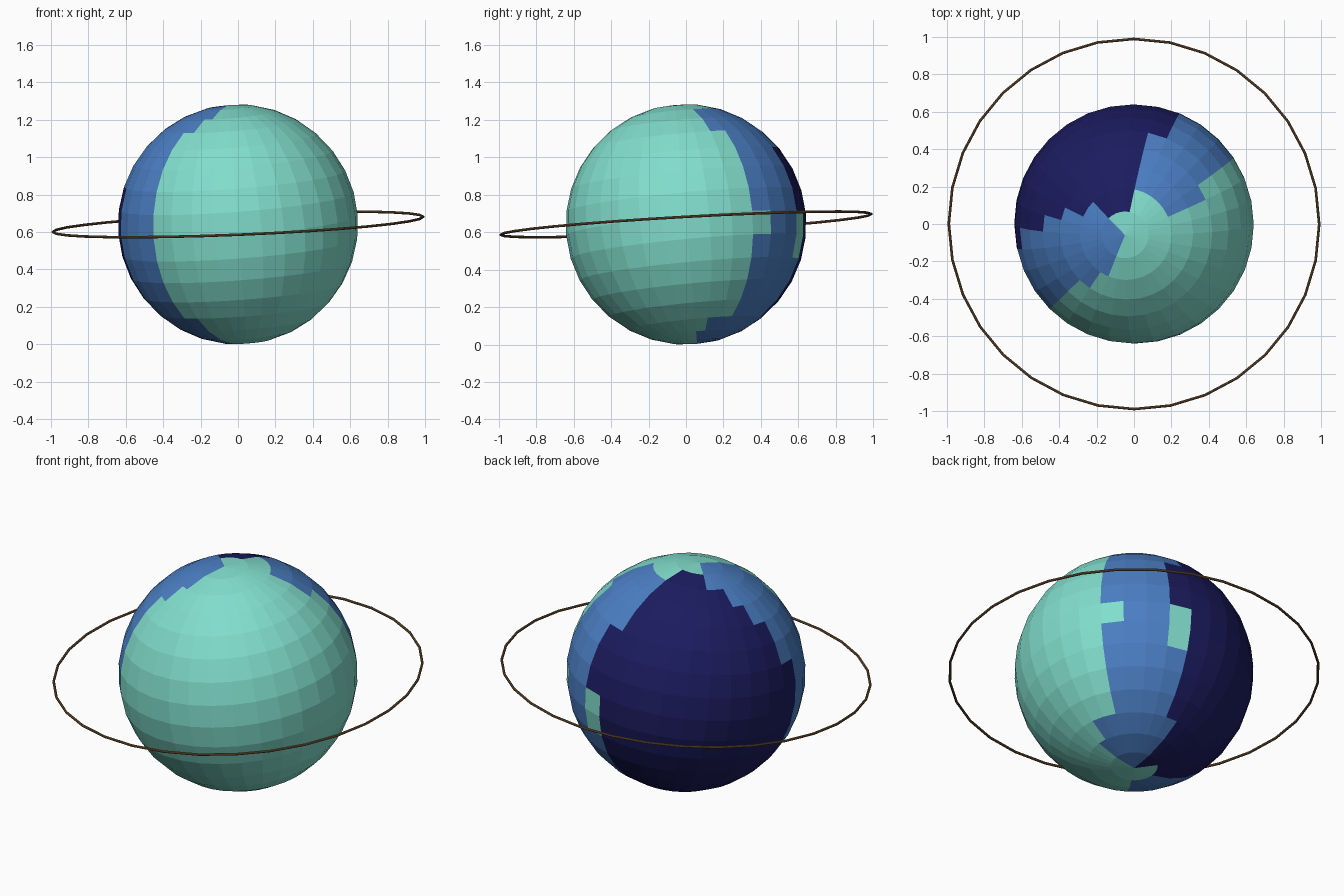
import bpy, bmesh, math
from mathutils import Vector

if "Cube" in bpy.data.objects:
    bpy.data.objects.remove(bpy.data.objects["Cube"])

SEG, RINGS, R, CZ = 32, 16, 0.642, 0.641


def material(name, rgb):
    m = bpy.data.materials.new(name)
    m.diffuse_color = (*rgb, 1)
    m.use_nodes = True
    m.node_tree.nodes["Principled BSDF"].inputs["Base Color"].default_value = m.diffuse_color
    return m


def add_object(name, bm, mats, axis):
    """Make an object at the globe centre with its local z tilted to axis."""
    mesh = bpy.data.meshes.new(name)
    bm.to_mesh(mesh)
    bm.free()
    for m in mats:
        mesh.materials.append(m)
    ob = bpy.data.objects.new(name, mesh)
    bpy.context.collection.objects.link(ob)
    ob.location = (0, 0, CZ)
    ob.rotation_mode = 'QUATERNION'
    ob.rotation_quaternion = Vector((0, 0, 1)).rotation_difference(Vector(axis).normalized())
    return ob


green = material("sea_green", (0.22, 0.73, 0.61))
blue = material("mid_blue", (0.07, 0.21, 0.55))
navy = material("navy", (0.011, 0.011, 0.115))
brown = material("brown", (0.20, 0.11, 0.045))

# colour borders per latitude row, counted in longitude segments:
# green | blue from a to b | navy from b to c | blue from c to d | green
A = [12, 7, 2, 2] + [3] * 9 + [1, 0, 0]
B = [12, 7, 7, 7, 7] + [6] * 5 + [7] * 3 + [8] * 3
C = [12, 12, 14, 15, 16, 16] + [17] * 6 + [16] * 3 + [12]
D = [22, 22, 21] + [20] * 9 + [21] * 3 + [12]
GREEN_ISLES = {(8, 3), (8, 6), (9, 6)}


def patch_colour(row, seg):
    if (row, seg) in GREEN_ISLES:
        return 0
    if B[row] <= seg < C[row]:
        return 2
    # one stray step of the lower islands' border stays blue
    if A[row] <= seg < D[row]:
        return 1
    return 0


# globe
bm = bmesh.new()
bmesh.ops.create_uvsphere(bm, u_segments=SEG, v_segments=RINGS, radius=R)
for f in bm.faces:
    # average vertex angle gives the row, face centre gives the longitude
    c = f.calc_center_median()
    colat = sum(math.acos(max(-1, min(1, v.co.z / R))) for v in f.verts) / len(f.verts)
    lon = math.atan2(c.y, c.x) % (2 * math.pi)
    row = min(RINGS - 1, int(colat / math.pi * RINGS))
    seg = int(lon / (2 * math.pi) * SEG) % SEG
    f.material_index = patch_colour(row, seg)
add_object("globe", bm, [green, blue, navy], (-0.075, -0.092, 0.993))

# thin orbit ring: small tube swept around the globe
bm = bmesh.new()
MAJOR, MINOR, TUBE = 0.991, 0.007, 8
loops = []
for i in range(SEG):
    a = 2 * math.pi * i / SEG
    loop = []
    for j in range(TUBE):
        t = 2 * math.pi * j / TUBE
        r = MAJOR + MINOR * math.cos(t)
        loop.append(bm.verts.new((r * math.cos(a), r * math.sin(a), MINOR * math.sin(t))))
    loops.append(loop)
for i in range(SEG):
    p, q = loops[i], loops[(i + 1) % SEG]
    for j in range(TUBE):
        k = (j + 1) % TUBE
        bm.faces.new((p[j], q[j], q[k], p[k]))
add_object("orbit_ring", bm, [brown], (-0.041, -0.056, 1))
